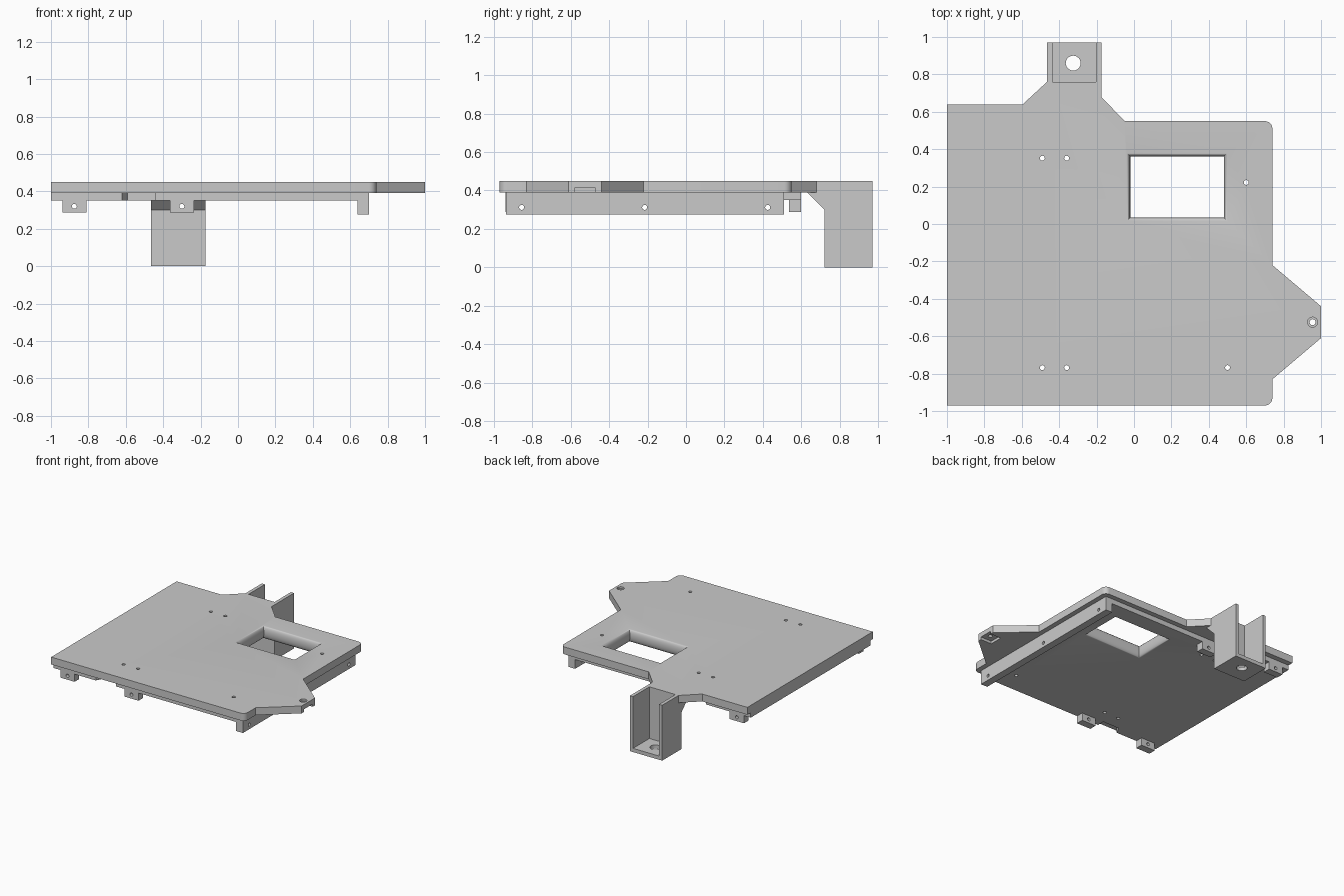
import bpy, bmesh, math
from mathutils import Vector, Matrix

cube = bpy.data.objects.get("Cube")
if cube:
    bpy.data.objects.remove(cube, do_unlink=True)

grey = bpy.data.materials.new("plain_grey")
grey.use_nodes = True
grey.diffuse_color = (0.59, 0.59, 0.59, 1)
grey.node_tree.nodes["Principled BSDF"].inputs["Base Color"].default_value = (0.59, 0.59, 0.59, 1)

TOP, BOTTOM, SLAB = 0.45, 0.39, 0.35


def finish(name, bm):
    bmesh.ops.recalc_face_normals(bm, faces=bm.faces)
    mesh = bpy.data.meshes.new(name)
    bm.to_mesh(mesh)
    bm.free()
    mesh.materials.append(grey)
    obj = bpy.data.objects.new(name, mesh)
    bpy.context.collection.objects.link(obj)
    return obj


def rings(name, loops):
    """Closed solid through a stack of matching point loops."""
    bm = bmesh.new()
    rows = [[bm.verts.new(p) for p in loop] for loop in loops]
    n = len(rows[0])
    bm.faces.new(rows[0])
    bm.faces.new(rows[-1])
    for a, b in zip(rows, rows[1:]):
        for i in range(n):
            j = (i + 1) % n
            bm.faces.new((a[i], a[j], b[j], b[i]))
    return finish(name, bm)


def prism(name, outline, z0, z1):
    return rings(name, [[(x, y, z) for x, y in outline] for z in (z0, z1)])


def box(name, x0, x1, y0, y1, z0, z1):
    return prism(name, [(x0, y0), (x1, y0), (x1, y1), (x0, y1)], z0, z1)


def drill(center, radius, depth, axis="Z"):
    bm = bmesh.new()
    turn = {"X": Matrix.Rotation(math.pi / 2, 4, "Y"),
            "Y": Matrix.Rotation(math.pi / 2, 4, "X"), "Z": Matrix()}[axis]
    bmesh.ops.create_cone(bm, cap_ends=True, segments=24, radius1=radius, radius2=radius,
                          depth=depth, matrix=Matrix.Translation(Vector(center)) @ turn)
    return finish("cutter", bm)


def cut(obj, cutter, operation="DIFFERENCE"):
    cutter.hide_render = True
    mod = obj.modifiers.new("cut", "BOOLEAN")
    mod.operation, mod.solver, mod.object = operation, "EXACT", cutter
    bpy.context.view_layer.objects.active = obj
    bpy.ops.object.modifier_apply(modifier=mod.name)
    bpy.data.objects.remove(cutter, do_unlink=True)


def smooth(obj):
    bpy.ops.object.select_all(action="DESELECT")
    obj.select_set(True)
    bpy.context.view_layer.objects.active = obj
    bpy.ops.object.shade_smooth_by_angle(angle=math.radians(30))


def arc(cx, cy, r, start):
    return [(cx + r * math.cos(math.radians(start + a)),
             cy + r * math.sin(math.radians(start + a))) for a in range(0, 91, 15)]


# Main plate with side ear and rear neck
outline = [(-1, -0.97), *arc(0.7, -0.93, 0.04, -90), (0.74, -0.83), (1, -0.61), (1, -0.44),
           (0.74, -0.22), *arc(0.7, 0.51, 0.04, 0), (-0.05, 0.55), (-0.175, 0.68),
           (-0.175, 0.76), (-0.465, 0.76), (-0.595, 0.64), (-1, 0.64)]
plate = prism("base_plate", outline, BOTTOM, TOP)

# Thick step under the plate, notched at the front
step = [(-1, -0.94), (-0.62, -0.94), (-0.59, -0.88), (-0.44, -0.88), (-0.44, -0.94),
        (0.64, -0.94), (0.64, 0.51), (-0.6, 0.51), (-0.6, 0.597), (-1, 0.597)]
cut(plate, prism("plate_step", step, SLAB, BOTTOM), "UNION")

# Window with rounded walls
middle, half = (TOP + SLAB) / 2, (TOP - SLAB) / 2
profile = [(SLAB - 0.02, 0.018)]
for a in range(-90, 91, 15):
    t = math.radians(a)
    profile.append((middle + half * math.sin(t), 0.018 * (1 - math.cos(t))))
profile.append((TOP + 0.02, 0.018))
cut(plate, rings("cutter", [[(-0.02 - o, 0.035 - o, z), (0.48 + o, 0.035 - o, z),
                             (0.48 + o, 0.36 + o, z), (-0.02 - o, 0.36 + o, z)]
                            for z, o in profile]))

# Screw holes, ear counterbore and nut slot
for x, y in [(-0.49, 0.352), (-0.36, 0.352), (-0.49, -0.768), (-0.36, -0.768),
             (0.5, -0.768), (0.6, 0.222)]:
    cut(plate, drill((x, y, 0.4), 0.013, 0.3))
cut(plate, drill((0.955, -0.525, 0.42), 0.016, 0.2))
cut(plate, drill((0.955, -0.525, TOP), 0.027, 0.03))
cut(plate, box("cutter", 0.9, 1.05, -0.58, -0.47, 0.35, 0.412))
smooth(plate)

# Side rail
rail = box("side_rail", 0.64, 0.7, -0.937, 0.51, 0.275, BOTTOM)
for y in (-0.855, -0.215, 0.425):
    cut(rail, drill((0.67, y, 0.312), 0.013, 0.3, "X"))
smooth(rail)

# Drilled mounting lugs below the step
for name, x, y in [("front_outer", -0.875, -0.91), ("front_inner", -0.3, -0.91),
                   ("rear_outer", -0.875, 0.567), ("rear_inner", -0.3, 0.48)]:
    lug = box(name + "_lug", x - 0.064, x + 0.064, y - 0.03, y + 0.03, 0.288, SLAB)
    cut(lug, drill((x, y, 0.32), 0.013, 0.3, "Y"))
    smooth(lug)

# Rear channel bracket, open at the back and top, with a sloped gusset
bracket = box("rear_bracket", -0.465, -0.175, 0.72, 0.97, 0, TOP)
cut(bracket, box("cutter", -0.437, -0.203, 0.76, 1.1, 0.03, 0.6))
side = [(0.63, BOTTOM), (0.72, 0.3), (0.72, BOTTOM)]
cut(bracket, rings("bracket_gusset", [[(x, y, z) for y, z in side]
                                      for x in (-0.465, -0.175)]), "UNION")
cut(bracket, drill((-0.325, 0.86, 0), 0.04, 0.2))
cut(bracket, drill((-0.3, 0.7, 0.32), 0.013, 0.3, "Y"))
smooth(bracket)
